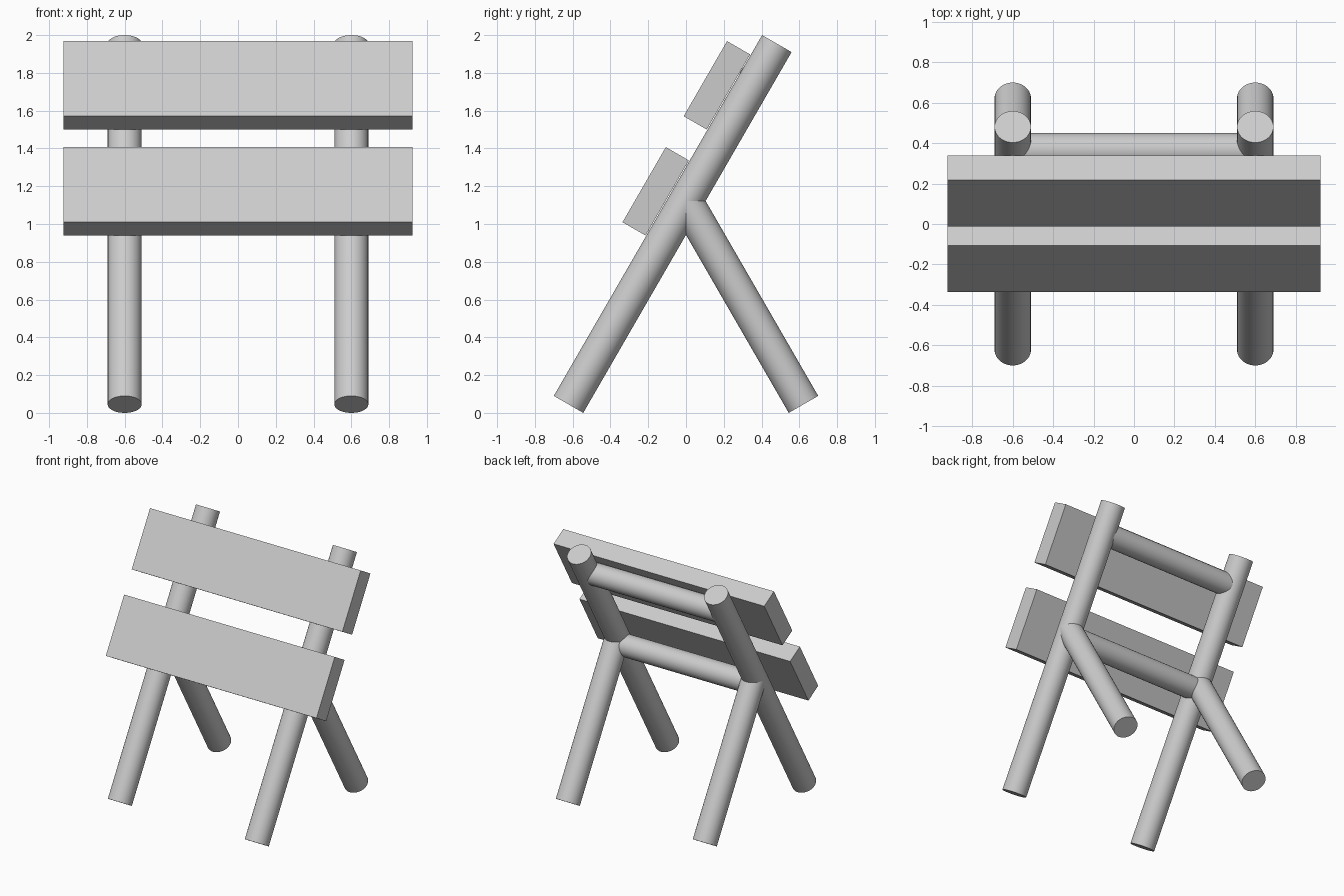
import bpy, math
from mathutils import Vector

if "Cube" in bpy.data.objects:
    bpy.data.objects.remove(bpy.data.objects["Cube"])

TILT = math.radians(30)
JOIN = Vector((0, 0, 1.122))                            # where posts and rear legs cross
ALONG = Vector((0, math.sin(TILT), math.cos(TILT)))     # up the post
OUT = Vector((0, math.cos(TILT), -math.sin(TILT)))      # towards the back of the post


def rod(name, a, b, radius):
    a, b = Vector(a), Vector(b)
    d = b - a
    bpy.ops.mesh.primitive_cylinder_add(vertices=48, radius=radius, depth=d.length,
                                        location=(a + b) / 2)
    ob = bpy.context.object
    ob.name = name
    ob.rotation_euler = d.to_track_quat('Z', 'Y').to_euler()
    bpy.ops.object.shade_smooth_by_angle(angle=math.radians(30))
    return ob


def board(name, t):
    # plank lying on the front of the sloping posts, t = distance along the post
    bpy.ops.mesh.primitive_cube_add(size=1, location=JOIN + ALONG * t - OUT * 0.1645)
    ob = bpy.context.object
    ob.name = name
    ob.scale = (1.846, 0.141, 0.459)
    ob.rotation_euler = (-TILT, 0, 0)
    return ob


# Sloping posts and rear legs on each side
for side, x in (("left", -0.6), ("right", 0.6)):
    rod(f"post_{side}", (x, -0.622, 0.045), (x, 0.481, 1.955), 0.09)
    rod(f"rear_leg_{side}", (x, 0.622, 0.045), (x, 0, 1.122), 0.09)

# Cross bars between the posts
rod("upper_cross_bar", (-0.61, 0.365, 1.77), (0.61, 0.365, 1.77), 0.085)
rod("lower_cross_bar", (-0.61, 0.0, 1.07), (0.61, 0.0, 1.07), 0.085)

# Sign boards
board("upper_board", 0.612)
board("lower_board", -0.036)
